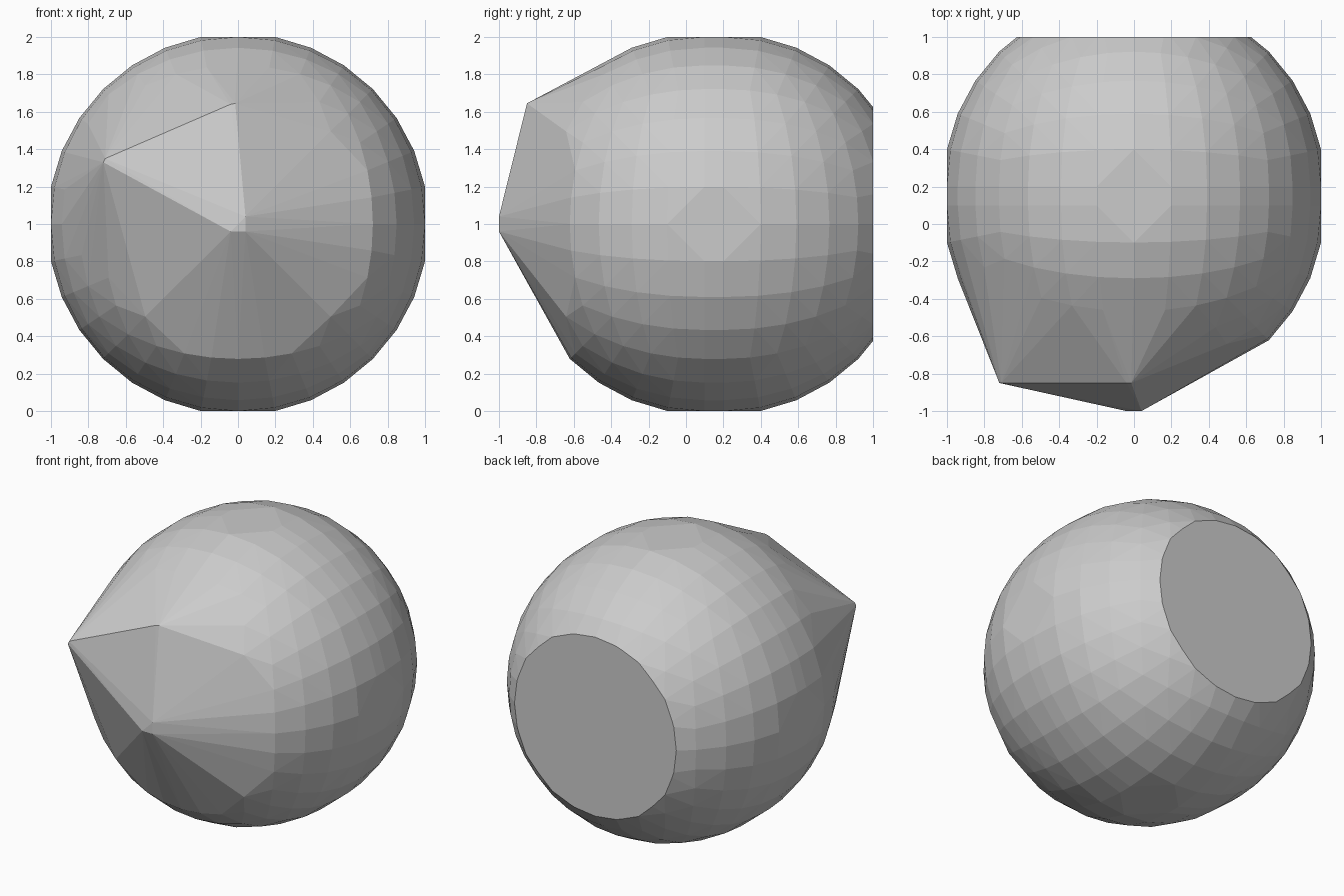
import bpy, bmesh
from math import tan, pi
from mathutils import Vector

if "Cube" in bpy.data.objects:
    bpy.data.objects.remove(bpy.data.objects["Cube"])

R = 1.02          # radius of the round body
CY = 0.15         # centre of the body along y
N = 8             # divisions per cube side (32 around a full circle)


def limit(v):
    return max(-1.0, min(1.0, v))


def hull(bm):
    """Replace the mesh with its convex hull."""
    bmesh.ops.delete(bm, geom=bm.edges[:], context='EDGES_FACES')
    res = bmesh.ops.convex_hull(bm, input=bm.verts[:])
    loose = [v for v in bm.verts if not v.link_faces]
    bmesh.ops.delete(bm, geom=loose, context='VERTS')


bm = bmesh.new()

# Round body: cube-sphere points, slightly stretched along y, flattened at the sides
steps = [tan((i / N - 0.5) * pi / 2) for i in range(N + 1)]
for axis in range(3):
    for side in (-1, 1):
        for a in steps:
            for b in steps:
                p = [a, b]
                p.insert(axis, side)
                d = Vector(p).normalized() * R
                for stretch in (-0.05, 0.05):
                    y = CY + d.y + stretch
                    if y > -0.70:      # front cap is replaced by the pointed facets
                        bm.verts.new((limit(d.x), y, 1 + limit(d.z)))

# Pointed front: tip, upper corner and left corner
for p in [(-0.04, -1, 0.96), (0.04, -1, 0.96), (0.04, -1, 1.04),
          (-0.015, -0.85, 1.645), (-0.04, -0.85, 1.64),
          (-0.72, -0.85, 1.33), (-0.71, -0.85, 1.35)]:
    bm.verts.new(p)
hull(bm)

# Flat cut across the back
bmesh.ops.bisect_plane(bm, geom=bm.verts[:] + bm.edges[:] + bm.faces[:],
                       plane_co=(0, 1, 0), plane_no=(0, 1, 0), clear_outer=True)
bmesh.ops.remove_doubles(bm, verts=bm.verts[:], dist=0.002)
hull(bm)
bmesh.ops.dissolve_limit(bm, angle_limit=0.015, verts=bm.verts[:], edges=bm.edges[:])
bmesh.ops.recalc_face_normals(bm, faces=bm.faces[:])

mesh = bpy.data.meshes.new("faceted_stone")
bm.to_mesh(mesh)
bm.free()
obj = bpy.data.objects.new("faceted_stone", mesh)
bpy.context.collection.objects.link(obj)
